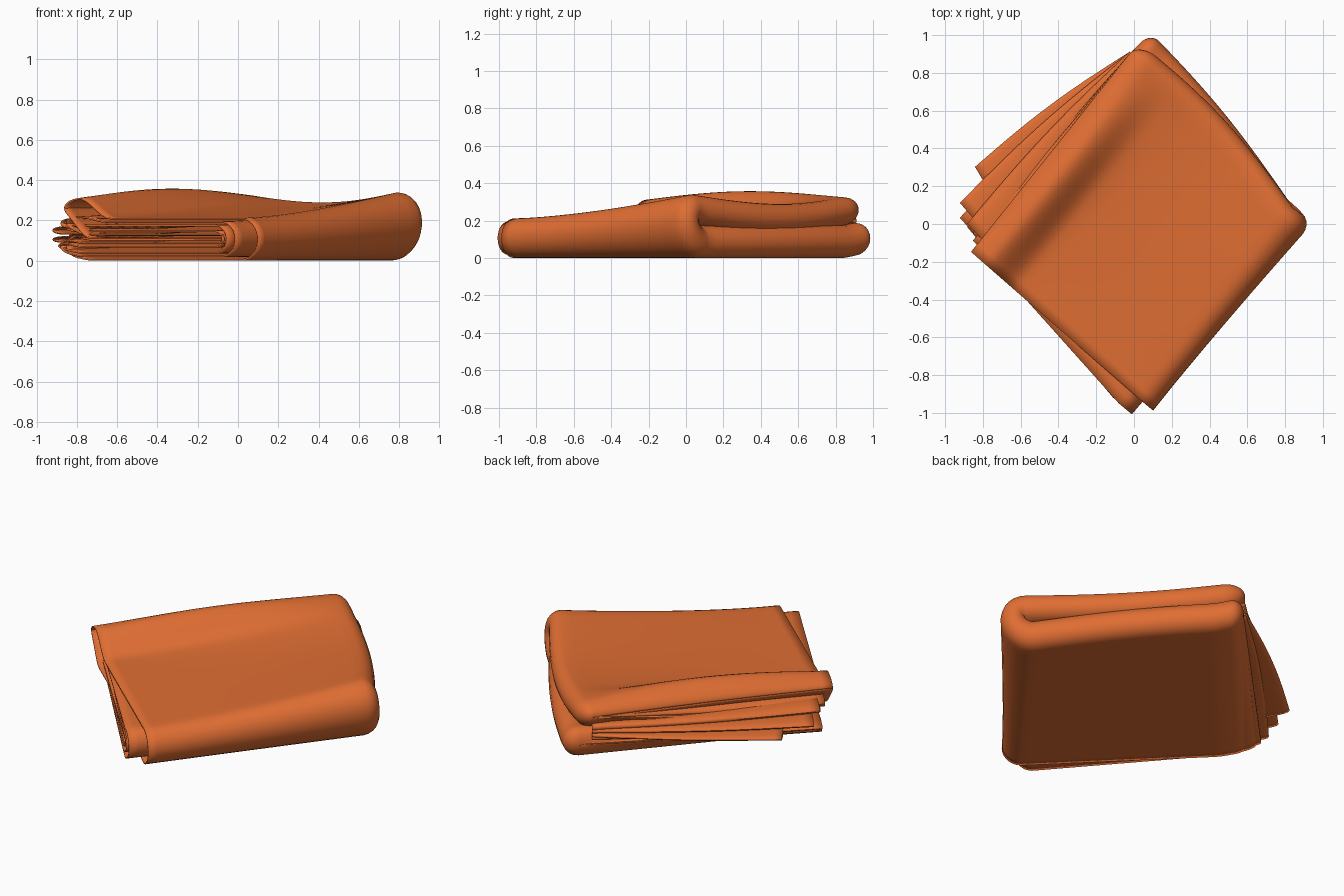
import bpy, bmesh, math
from mathutils import Vector

if "Cube" in bpy.data.objects:
    bpy.data.objects.remove(bpy.data.objects["Cube"])

cloth = bpy.data.materials.new("orange_cloth")
cloth.diffuse_color = (0.74, 0.155, 0.033, 1)
cloth.use_nodes = True
cloth.node_tree.nodes["Principled BSDF"].inputs["Base Color"].default_value = cloth.diffuse_color

FOLD_DIR = Vector((0.77, -0.64))     # outwards from the main fold
SIDE_DIR = Vector((0.64, 0.77))      # outwards from the rolled side


def mix(a, b, t):
    return a + (b - a) * t


def smooth(lo, hi, x):
    t = min(1, max(0, (x - lo) / (hi - lo)))
    return t * t * (3 - 2 * t)


def quad(c, a, w):
    """Point in a quad; corners: fold front, fold back, open front, open back."""
    return mix(mix(Vector(c[0]), Vector(c[2]), a), mix(Vector(c[1]), Vector(c[3]), a), w)


def top_height(a, w, lift):
    """Height of the upper face; it is low at the front and rises to a ridge at the open end."""
    front = 0.208 + 0.10 * lift * smooth(0.74, 0.92, a)
    back = 0.335 - 0.05 * math.sin(math.pi * a)
    wc = min(1, max(0, w))
    ridge = 0.045 * math.exp(-((a - 0.88) / 0.1) ** 2) * math.sin(math.pi * wc)
    return mix(front, back, wc ** 1.5) + ridge * lift


def taper(a, length):
    d = (a - 1 + length) / length
    return math.sqrt(max(0.0, 1 - d * d)) if d > 0 else 1.0


def grid_object(name, rows, thick):
    bm = bmesh.new()
    vs = [[bm.verts.new(p) for p in r] for r in rows]
    for r0, r1 in zip(vs, vs[1:]):
        for i in range(len(r0) - 1):
            bm.faces.new((r0[i], r0[i + 1], r1[i + 1], r1[i]))
    bmesh.ops.recalc_face_normals(bm, faces=bm.faces)
    me = bpy.data.meshes.new(name)
    bm.to_mesh(me)
    bm.free()
    me.materials.append(cloth)
    ob = bpy.data.objects.new(name, me)
    bpy.context.collection.objects.link(ob)
    sol = ob.modifiers.new("cloth_thickness", 'SOLIDIFY')
    sol.thickness, sol.offset = thick, 0
    bpy.ops.object.select_all(action='DESELECT')
    ob.select_set(True)
    bpy.context.view_layer.objects.active = ob
    bpy.ops.object.shade_smooth_by_angle(angle=math.radians(60))
    return ob


def sleeve(name, k, fold_b, low_tip, up_tip, lift):
    """Cloth doubled along the rolled side, then bent over at the main fold."""
    low = (fold_b, (0.76, 0.06), low_tip, (0.03, 0.95))
    up = (fold_b, (0.79, 0.03), up_tip, (-0.02, 0.90))

    # Across the sleeve: outer sheet, round edge, inner sheet
    ws = [i / 24 for i in range(25)]
    section = [(w, 1.0, 0.0) for w in ws]
    section += [(1.0, math.cos(i * math.pi / 10), math.sin(i * math.pi / 10)) for i in range(1, 10)]
    section += [(w, -1.0, 0.0) for w in reversed(ws)]

    def lower(a, w, s, o):
        h0 = mix(0.050, 0.083, w)
        h = h0 * k * taper(a, 0.06)
        p = quad(low, a, w) + SIDE_DIR * (o * h + 0.03 * w * math.sin(math.pi * a))
        return Vector((p.x, p.y, h0 + 0.004 - s * h + 0.02 * smooth(0.85, 1, a)))

    def upper(a, w, s, o):
        h0 = mix(0.048, 0.074, w)
        h = h0 * k * taper(a, 0.10)
        p = quad(up, a, w) + SIDE_DIR * (o * h + 0.05 * w * math.sin(math.pi * a))
        # the inner sheet stays lower than the lifted outer one, until they meet at the end
        reach = lift if s > 0 else lift * mix(smooth(0.85, 1, a), 1, w)
        return Vector((p.x, p.y, top_height(a, w, reach) - h0 + s * h))

    def bend(phi, w, s, o):
        p, q = lower(0, w, s, o), upper(0, w, s, o)
        r = (q.z - p.z) / 2 * mix(1, 0.9, w)
        c = mix(p, q, (1 - math.cos(phi)) / 2)
        d = FOLD_DIR * r * math.sin(phi)
        return Vector((c.x + d.x, c.y + d.y, c.z))

    steps = [math.sin(i / 40 * math.pi / 2) for i in range(41)]
    rows = [[lower(a, *q) for q in section] for a in reversed(steps)]
    rows += [[bend(i * math.pi / 14, *q) for q in section] for i in range(1, 14)]
    rows += [[upper(a, *q) for q in section] for a in steps]
    return grid_object(name, rows, 0.008)


# Nested folded sleeves, outermost first
sleeve("outer_fold", 1.0, (0.02, -0.92), (-0.85, -0.05), (-0.86, -0.15), 1.0)
sleeve("middle_fold", 0.66, (-0.08, -0.95), (-0.88, -0.02), (-0.85, -0.09), 0.25)
sleeve("inner_fold", 0.30, (-0.11, -0.92), (-0.89, 0.0), (-0.85, -0.05), 0.0)


def fan_layer(name, tip, heel, z_tip, z_back, half):
    """Doubled sheet fanned out around the back corner, with a folded rim."""
    back = Vector((-0.02, 0.91))
    c = ((-0.05, -0.85), (0.1, 0.75), heel, back)
    rows = []
    for i in range(25):
        w = i / 24
        bow = Vector((-0.6, 0.8)) * 0.025 * math.sin(math.pi * w)
        inner, outer = quad(c, 0.5, w), mix(Vector(tip), back, w) + bow
        z = mix(z_tip, z_back, w)
        h = half * mix(1, 0.6, w)
        ring = [(math.sin(j / 12 * math.pi / 2), 1) for j in range(13)]
        ring += [(a, -1) for a, _ in reversed(ring[:-1])]
        row = []
        for a, side in ring:
            p = mix(inner, outer, a)
            row.append((p.x, p.y, z + side * h * taper(a, 0.12)))
        rows.append(row)
    grid_object(name, rows, 0.006)


# Loose layers fanned out at the left corner
fan_layer("fan_layer_low", (-0.92, 0.03), (-0.75, -0.22), 0.105, 0.14, 0.014)
fan_layer("fan_layer_middle", (-0.84, 0.30), (-0.75, -0.05), 0.12, 0.155, 0.014)
fan_layer("fan_layer_high", (-0.92, 0.11), (-0.75, -0.15), 0.15, 0.18, 0.018)
fan_layer("fan_layer_top", (-0.88, 0.0), (-0.75, -0.22), 0.185, 0.20, 0.024)
